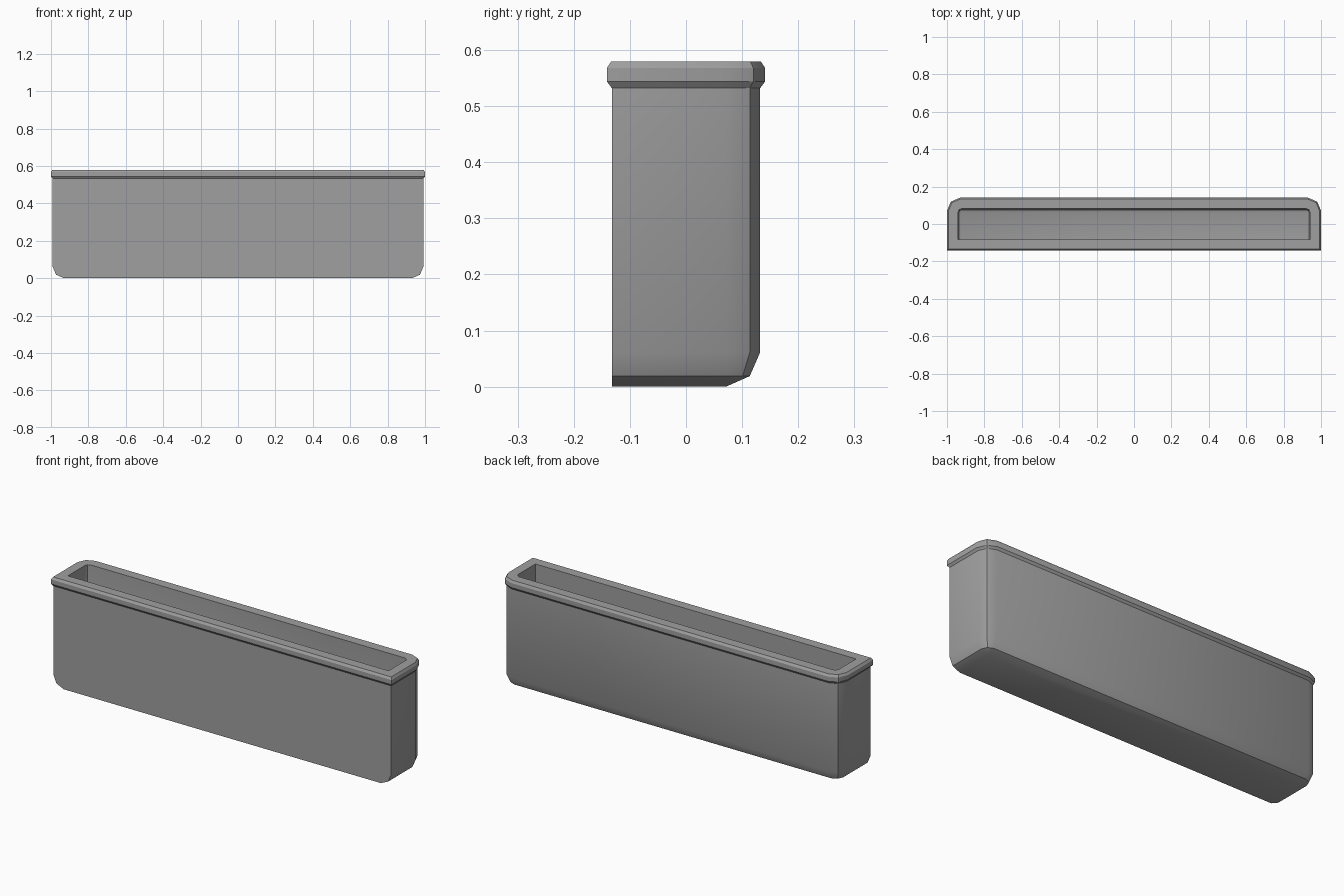
import bpy, bmesh, math

if "Cube" in bpy.data.objects:
    bpy.data.objects.remove(bpy.data.objects["Cube"], do_unlink=True)

# Single grey material
grey = bpy.data.materials.new("mid_grey")
grey.use_nodes = True
color = (0.35, 0.35, 0.35, 1.0)
grey.diffuse_color = color
grey.node_tree.nodes["Principled BSDF"].inputs["Base Color"].default_value = color

HALF_X, HALF_Y, RADIUS = 0.991, 0.132, 0.061   # body half sizes, edge rounding
WALL = 0.05


def outline(z, grow, front, radius):
    """Rectangle with square front corners and two-step rounded back corners."""
    x, y, k = HALF_X + grow, HALF_Y + grow, 0.3 * radius
    right = [(x, -HALF_Y - front), (x, y - radius), (x - k, y - k), (x - radius, y)]
    left = [(-px, py) for px, py in reversed(right)]
    return [(px, py, z) for px, py in right + left]


# Levels from the underside, up the outside, over the rim and down the cavity:
# height, sideways/back growth, front growth, back corner radius
levels = [
    (0.000, -RADIUS, 0.0, 0.0),
    (0.019, -0.3 * RADIUS, 0.0, 0.7 * RADIUS),
    (RADIUS, 0.0, 0.0, RADIUS),
    (0.532, 0.0, 0.0, RADIUS),
    # flared rim
    (0.544, 0.009, 0.009, RADIUS + 0.009),
    (0.568, 0.009, 0.009, RADIUS + 0.009),
    (0.580, 0.001, 0.001, RADIUS + 0.001),
    # cavity
    (0.580, -WALL, -WALL, 0.02),
    (0.070, -WALL, -WALL, 0.02),
    (0.056, -WALL - 0.006, -WALL, 0.014),
    (0.050, -WALL - 0.020, -WALL, 0.0),
]

bm = bmesh.new()
rings = [[bm.verts.new(p) for p in outline(*level)] for level in levels]
for low, high in zip(rings, rings[1:]):
    for i in range(len(low)):
        j = (i + 1) % len(low)
        bm.faces.new((low[i], low[j], high[j], high[i]))
bm.faces.new(list(reversed(rings[0])))   # underside
bm.faces.new(rings[-1])                  # cavity floor
bmesh.ops.remove_doubles(bm, verts=bm.verts, dist=0.0001)
bmesh.ops.recalc_face_normals(bm, faces=bm.faces)

mesh = bpy.data.meshes.new("trough_bin")
bm.to_mesh(mesh)
bm.free()
mesh.materials.append(grey)
trough = bpy.data.objects.new("trough_bin", mesh)
bpy.context.collection.objects.link(trough)

# Smooth shading that keeps the stronger edges sharp
bpy.ops.object.select_all(action='DESELECT')
trough.select_set(True)
bpy.context.view_layer.objects.active = trough
bpy.ops.object.shade_smooth_by_angle(angle=math.radians(30))
